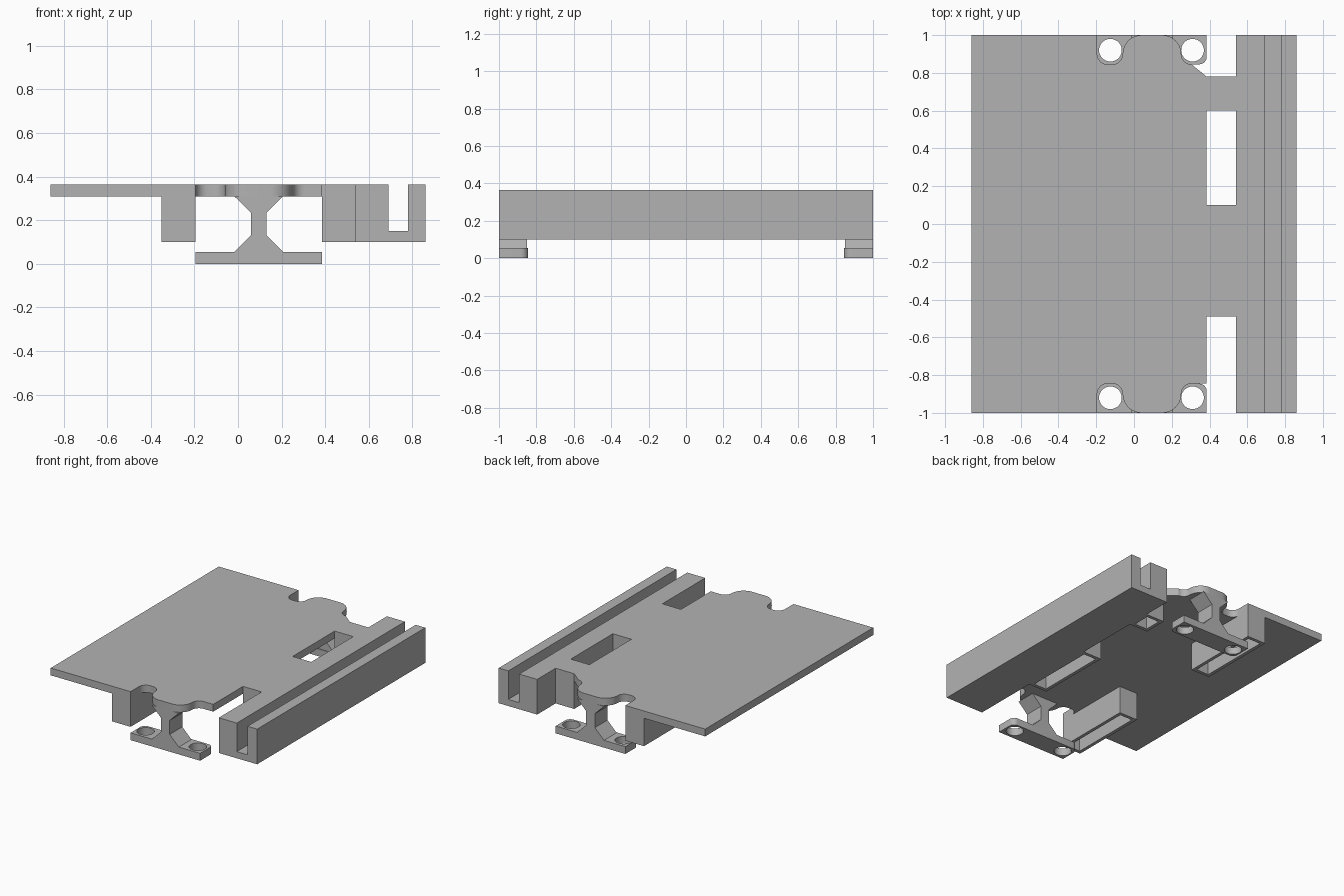
import bpy
import bmesh
from math import cos, sin, radians
from mathutils import Vector

if "Cube" in bpy.data.objects:
    bpy.data.objects.remove(bpy.data.objects["Cube"], do_unlink=True)

grey = bpy.data.materials.new("plain_grey")
grey.use_nodes = True
COLOUR = (0.45, 0.45, 0.45, 1)
grey.diffuse_color = COLOUR
for node in grey.node_tree.nodes:
    if node.type == "BSDF_PRINCIPLED":
        node.inputs["Base Color"].default_value = COLOUR

TOP, UNDER, FOOT = 0.365, 0.31, 0.1     # main levels


def finish(bm, name):
    bmesh.ops.recalc_face_normals(bm, faces=bm.faces[:])
    mesh = bpy.data.meshes.new(name)
    bm.to_mesh(mesh)
    bm.free()
    obj = bpy.data.objects.new(name, mesh)
    bpy.context.collection.objects.link(obj)
    mesh.materials.append(grey)
    return obj


def activate(obj):
    bpy.ops.object.select_all(action="DESELECT")
    obj.select_set(True)
    bpy.context.view_layer.objects.active = obj


def smooth(obj):
    activate(obj)
    bpy.ops.object.shade_smooth_by_angle(angle=radians(30))


def prism(name, points, start, end, axis="z"):
    """Extrude a plan (axis z) or a front profile (axis y)."""
    bm = bmesh.new()
    if axis == "z":
        verts = [bm.verts.new((a, b, start)) for a, b in points]
        step = Vector((0, 0, end - start))
    else:
        verts = [bm.verts.new((a, start, b)) for a, b in points]
        step = Vector((0, end - start, 0))
    face = bm.faces.new(verts)
    out = bmesh.ops.extrude_face_region(bm, geom=[face], use_keep_orig=True)
    moved = [g for g in out["geom"] if isinstance(g, bmesh.types.BMVert)]
    bmesh.ops.translate(bm, verts=moved, vec=step)
    return finish(bm, name)


def hollow_block(name, x0, x1, y0, y1, z1, wall=0.025):
    """Box with a pocket sunk into its underside."""
    bm = bmesh.new()
    bmesh.ops.create_cube(bm, size=1)
    for v in bm.verts:
        v.co = (x1 if v.co.x > 0 else x0,
                y1 if v.co.y > 0 else y0,
                z1 if v.co.z > 0 else FOOT)
    bm.normal_update()
    base = min(bm.faces, key=lambda f: f.calc_center_median().z)
    bmesh.ops.inset_region(bm, faces=[base], thickness=wall, use_even_offset=True)
    out = bmesh.ops.extrude_face_region(bm, geom=[base])
    roof = [g for g in out["geom"] if isinstance(g, bmesh.types.BMVert)]
    if base.is_valid:
        bmesh.ops.delete(bm, geom=[base], context="FACES_ONLY")
    bmesh.ops.translate(bm, verts=roof, vec=(0, 0, UNDER - 0.005 - FOOT))
    return finish(bm, name)


def arc(cx, cy, r, a0, a1, n=10):
    return [(cx + r * cos(radians(a0 + (a1 - a0) * i / n)),
             cy + r * sin(radians(a0 + (a1 - a0) * i / n))) for i in range(n + 1)]


# Deck: scalloped ends with a rounded tongue between two notches
R = 0.055
scallop = ([(-0.195, 1)] + arc(-0.14, 0.9, R, 180, 270)
           + arc(-0.115, 0.9, R, 270, 360)
           + arc(0.04, 0.9, 0.1, 180, 90) + arc(0.15, 0.9, 0.1, 90, 0)
           + arc(0.305, 0.9, R, 180, 270))
front = [(x, -y) for x, y in scallop]
outline = ([(-0.86, -1)] + front + [(0.385, -0.845), (0.385, 0.78)]
           + scallop[::-1] + [(-0.86, 1)])
smooth(prism("deck", outline, UNDER, TOP))

# Grooved side rail
rail = [(0.54, FOOT), (0.86, FOOT), (0.86, TOP), (0.78, TOP),
        (0.78, 0.15), (0.69, 0.15), (0.69, TOP), (0.54, TOP)]
prism("side_rail", rail, -1, 1, "y")

# Hollow bridges to the rail and hollow legs below the deck
hollow_block("front_bridge", 0.385, 0.54, -0.49, 0.1, TOP)
hollow_block("back_bridge", 0.385, 0.54, 0.6, 0.78, TOP)
hollow_block("front_leg", -0.35, -0.195, -1, -0.385, UNDER)
hollow_block("back_leg", -0.35, -0.195, 0.39, 1, UNDER)

# Mounting feet: flared web standing on a drilled bar
MID, FLARE, NECK = 0.095, 0.112, 0.036
half = [(FLARE, 0.055), (NECK, 0.13), (NECK, 0.235), (FLARE, UNDER)]
web = [(MID + x, z) for x, z in half] + [(MID - x, z) for x, z in half[::-1]]
bar = ([(-0.195, 1)] + arc(-0.155, 0.885, 0.04, 180, 270, 6)
       + arc(0.345, 0.885, 0.04, 270, 360, 6) + [(0.385, 1)])
for side, s in (("front", -1), ("back", 1)):
    prism(side + "_web", web, s * 0.85, s, "y")
    foot = prism(side + "_foot_bar", [(x, s * y) for x, y in bar], 0, 0.055)
    for x in (-0.125, 0.31):
        drill = prism("drill", arc(x, s * 0.92, 0.06, 0, 350, 35), -0.1, 0.2)
        drill.hide_render = True
        cut = foot.modifiers.new("hole", "BOOLEAN")
        cut.operation = "DIFFERENCE"
        cut.solver = "EXACT"
        cut.object = drill
        activate(foot)
        bpy.ops.object.modifier_apply(modifier=cut.name)
        bpy.data.objects.remove(drill, do_unlink=True)
    smooth(foot)
